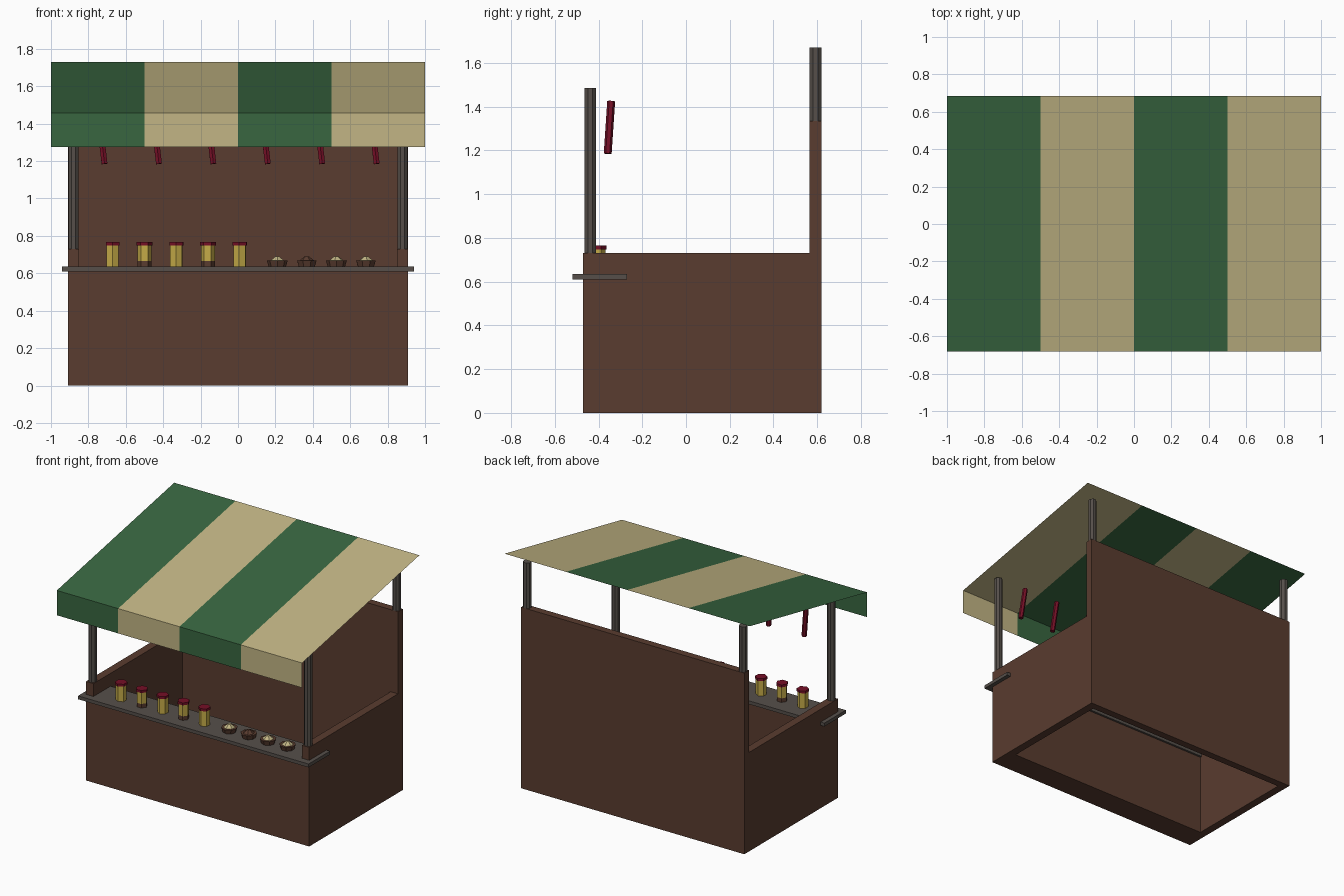
import bpy, bmesh, math
from mathutils import Vector

if "Cube" in bpy.data.objects:
    bpy.data.objects.remove(bpy.data.objects["Cube"])


def material(name, srgb):
    m = bpy.data.materials.new(name)
    lin = [c / 12.92 if c <= 0.04045 else ((c + 0.055) / 1.055) ** 2.4 for c in srgb]
    m.diffuse_color = (*lin, 1)
    m.use_nodes = True
    m.node_tree.nodes["Principled BSDF"].inputs["Base Color"].default_value = m.diffuse_color
    return m


WOOD = material("brown_wood", (0.35, 0.235, 0.185))
GREY = material("grey_wood", (0.335, 0.31, 0.29))
GREEN = material("green_cloth", (0.22, 0.40, 0.25))
CREAM = material("cream_cloth", (0.76, 0.71, 0.52))
RED = material("dark_red", (0.46, 0.06, 0.15))
GOLD = material("gold_filling", (0.77, 0.67, 0.28))


def finish(name, bm, *mats):
    mesh = bpy.data.meshes.new(name)
    bm.to_mesh(mesh)
    bm.free()
    for m in mats:
        mesh.materials.append(m)
    ob = bpy.data.objects.new(name, mesh)
    bpy.context.collection.objects.link(ob)
    return ob


def box(name, x, y, z, mat):
    bm = bmesh.new()
    bmesh.ops.create_cube(bm, size=1)
    for v in bm.verts:
        v.co = Vector([a + (b - a) * (c + 0.5) for (a, b), c in zip((x, y, z), v.co)])
    return finish(name, bm, mat)


def prism(name, bottom, top, r1, mat, r2=None, sides=6, turn=0.0):
    bottom, top = Vector(bottom), Vector(top)
    axis = top - bottom
    bm = bmesh.new()
    bmesh.ops.create_cone(bm, cap_ends=True, segments=sides, radius1=r1,
                          radius2=r1 if r2 is None else r2, depth=axis.length)
    ob = finish(name, bm, mat)
    ob.location = (bottom + top) / 2
    spin = Vector((0, 0, 1)).rotation_difference(axis.normalized()).to_matrix()
    ob.rotation_euler = spin.to_euler()
    ob.rotation_euler.rotate_axis('Z', turn)
    return ob


# stall body: open-bottomed walls
box("front_wall", (-0.85, 0.85), (-0.47, -0.285), (0, 0.615), WOOD)
box("back_wall", (-0.91, 0.91), (0.565, 0.62), (0, 1.335), WOOD)
for side, s in (("left", -1), ("right", 1)):
    x = sorted((s * 0.85, s * 0.91))
    box(side + "_wall", x, (-0.47, 0.565), (0, 0.73), WOOD)
    # posts
    for place, y, base, top in (("front", -0.438, 0.73, 1.485), ("back", 0.592, 1.33, 1.67)):
        prism(f"{place}_{side}_post", (s * 0.88, y, base), (s * 0.88, y, top),
              0.029, GREY, sides=8, turn=math.pi / 8)

# counter top
box("counter", (-0.94, 0.94), (-0.52, -0.27), (0.61, 0.635), GREY)

# striped awning: sloped sheet with a hanging front strip
profile = [(-0.682, 1.275), (-0.682, 1.458), (0.685, 1.73)]
bm = bmesh.new()
rows = [[bm.verts.new((-1 + 0.5 * i, y, z)) for y, z in profile] for i in range(5)]
for i in range(4):
    for j in range(2):
        f = bm.faces.new((rows[i][j], rows[i + 1][j], rows[i + 1][j + 1], rows[i][j + 1]))
        f.material_index = i % 2
finish("awning", bm, GREEN, CREAM)

# jars with lids; every second one stands on a dark base layer
for i in range(5):
    x, y, turn = -0.67 + 0.17 * i, -0.405, 0.5 * i
    low = 0.635
    if i % 2:
        prism("jar_base", (x, y, low), (x, y, 0.665), 0.037, WOOD, turn=turn)
        low = 0.665
    prism("jar", (x, y, low), (x, y, 0.748), 0.037, GOLD, turn=turn)
    prism("jar_lid", (x, y, 0.748), (x, y, 0.766), 0.042, RED, turn=turn)

# bowls with heaped contents
for i in range(4):
    x, y, turn = 0.21 + 0.158 * i, -0.4, 0.4 * i
    prism("bowl", (x, y, 0.635), (x, y, 0.668), 0.046, WOOD, r2=0.056, sides=8, turn=turn)
    prism("bowl_filling", (x, y, 0.668), (x, y, 0.69), 0.04,
          WOOD if i == 1 else CREAM, r2=0.012, turn=turn)

# sausages hanging behind the front strip
for i in range(6):
    x = (i - 2.5) * 0.291
    prism("hanging_sausage", (x + 0.014, -0.358, 1.185), (x - 0.014, -0.342, 1.425), 0.018, RED)
